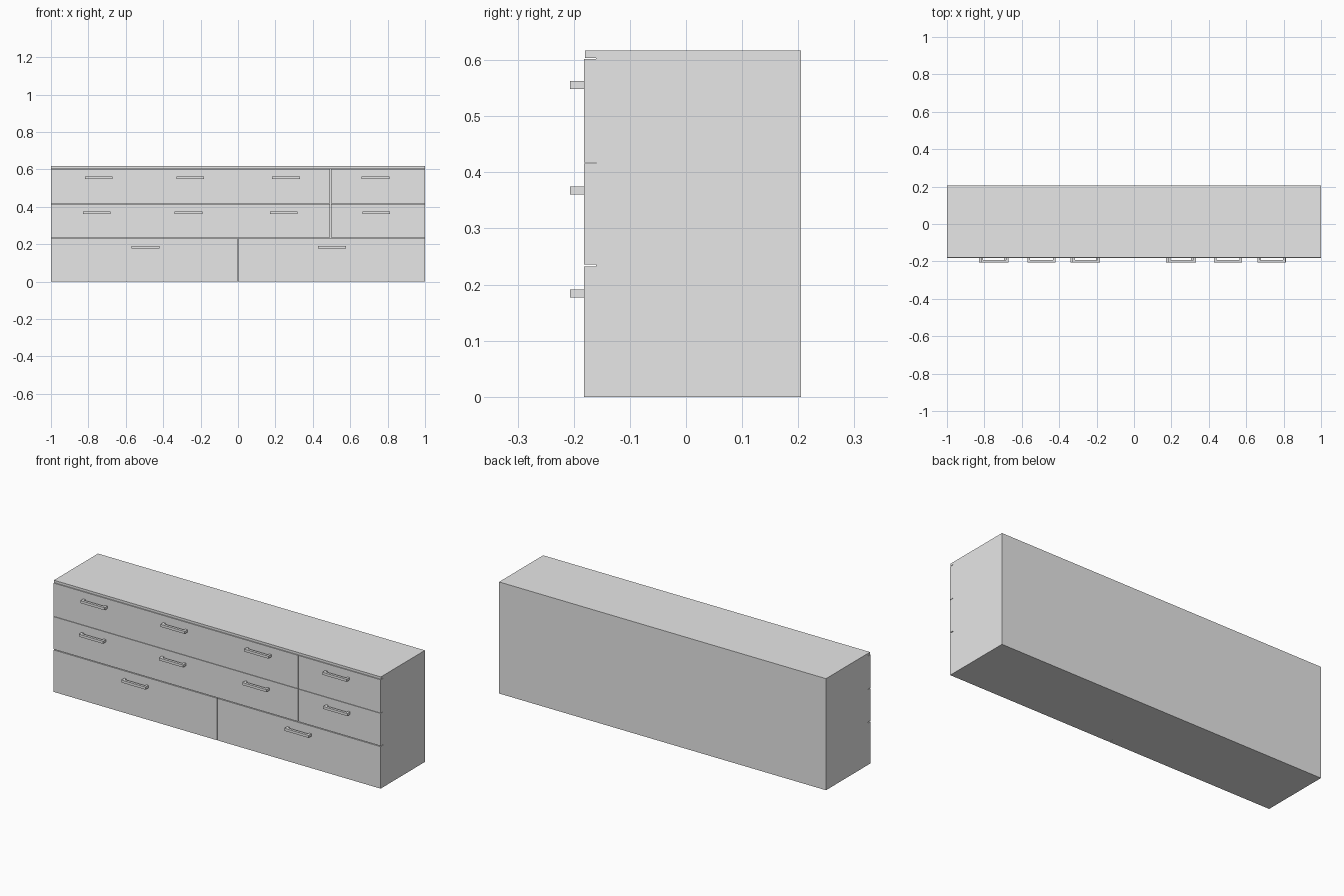
import bpy
import bmesh
from mathutils import Matrix, Vector

cube = bpy.data.objects.get("Cube")
if cube:
    bpy.data.objects.remove(cube, do_unlink=True)

grey = bpy.data.materials.new("light_grey")
grey.use_nodes = True
grey.diffuse_color = (0.8, 0.8, 0.8, 1)
grey.node_tree.nodes["Principled BSDF"].inputs["Base Color"].default_value = (0.8, 0.8, 0.8, 1)


def boxes(name, spans):
    """One object made of boxes, each given as x, y and z ranges."""
    bm = bmesh.new()
    for ranges in spans:
        lo, hi = (Vector(r[i] for r in ranges) for i in (0, 1))
        place = Matrix.Translation((lo + hi) / 2) @ Matrix.Diagonal((*(hi - lo), 1))
        bmesh.ops.create_cube(bm, size=1, matrix=place)
    mesh = bpy.data.meshes.new(name)
    bm.to_mesh(mesh)
    bm.free()
    mesh.materials.append(grey)
    obj = bpy.data.objects.new(name, mesh)
    bpy.context.collection.objects.link(obj)
    return obj


BACK, CARCASS, FACE, GRIP = 0.205, -0.16, -0.182, -0.207
TOP_BOTTOM, HEIGHT = 0.604, 0.617
GAP = 0.002      # half of the vertical gap between fronts

# Carcass and top board
boxes("carcass", [((-1, 1), (CARCASS, BACK), (0, TOP_BOTTOM))])
boxes("top_board", [((-1, 1), (-0.18, BACK), (TOP_BOTTOM, HEIGHT))])

# Drawer rows: name, height range, vertical split, handle height, handle centres
rows = [
    ("lower", (0, 0.232), 0.0, 0.184, (-0.495, 0.503)),
    ("middle", (0.236, 0.416), 0.495, 0.368, (-0.755, -0.265, 0.245, 0.74)),
    ("upper", (0.418, 0.602), 0.495, 0.556, (-0.745, -0.255, 0.257, 0.735)),
]


def handle(name, x, z, half=0.074, post=0.013, thick=0.014):
    """Bar pull standing on two posts."""
    zs = (z - thick / 2, z + thick / 2)
    bar_back = GRIP + thick
    boxes(name, [
        ((x - half, x + half), (GRIP, bar_back), zs),
        ((x - half, x - half + post), (bar_back, FACE), zs),
        ((x + half - post, x + half), (bar_back, FACE), zs),
    ])


for row, zs, split, handle_z, centres in rows:
    boxes(f"{row}_right_drawer_front", [((-1, split - GAP), (FACE, CARCASS), zs)])
    boxes(f"{row}_left_drawer_front", [((split + GAP, 1), (FACE, CARCASS), zs)])
    for i, x in enumerate(centres, 1):
        handle(f"{row}_handle_{i}", x, handle_z)
